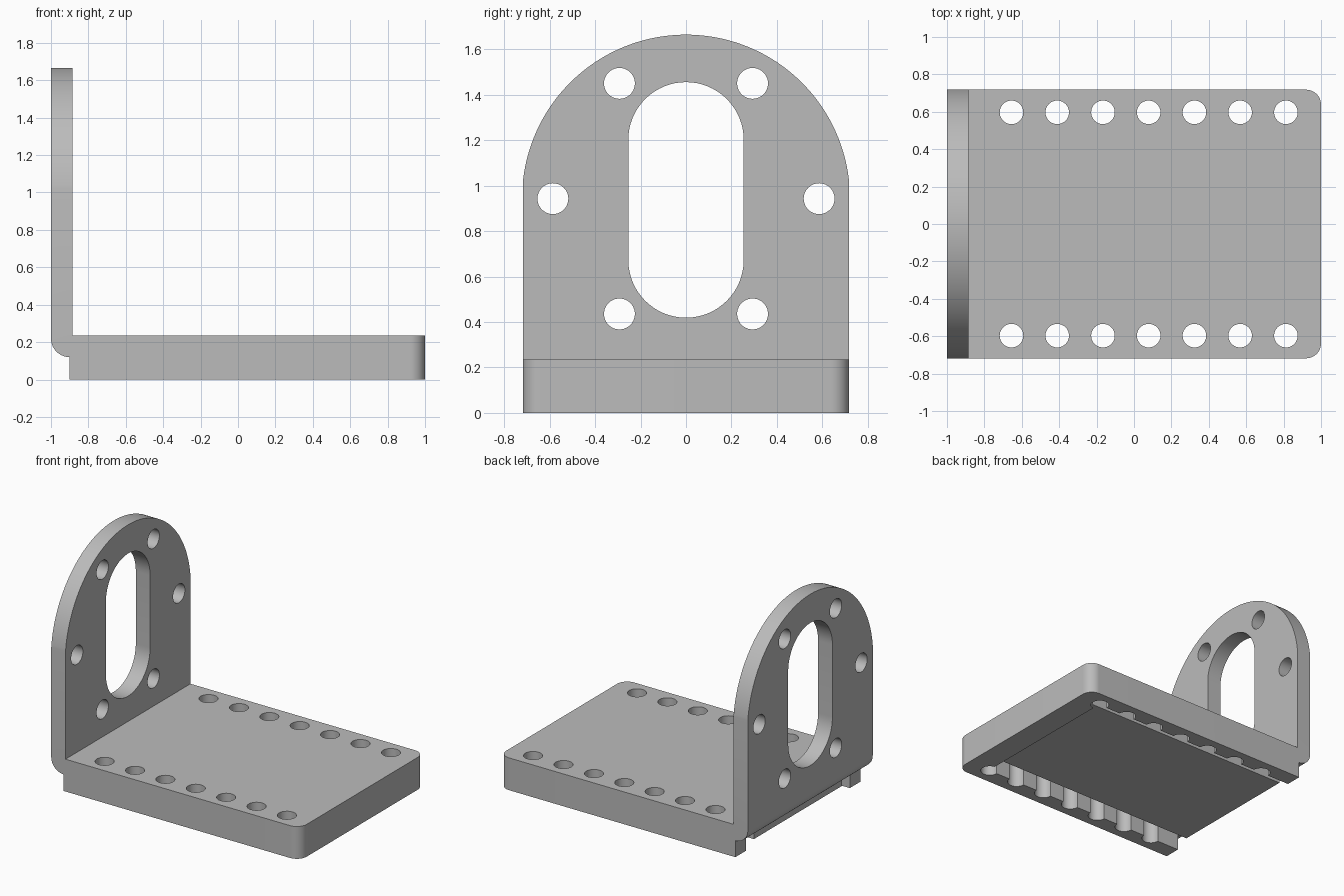
import bpy
import bmesh
from math import sin, cos, pi
from mathutils import Vector

cube = bpy.data.objects.get("Cube")
if cube:
    bpy.data.objects.remove(cube, do_unlink=True)

# Main sizes
HALF_W = 0.718
WALL_IN, STEP_X = -0.885, -0.9
TOP, STEP_Z = 0.235, 0.12
RING_Z, ARCH_R = 0.943, 0.722
HOLE_Y = 0.597

metal = bpy.data.materials.new("grey metal")
metal.use_nodes = True
grey = (0.5, 0.5, 0.5, 1)
metal.diffuse_color = grey
metal.node_tree.nodes["Principled BSDF"].inputs["Base Color"].default_value = grey


def arc(cx, cy, r, start, end, steps=16):
    """Points on an arc, angles in half turns."""
    angles = [pi * (start + (end - start) * i / steps) for i in range(steps + 1)]
    return [(cx + r * cos(a), cy + r * sin(a)) for a in angles]


def prism(name, outline, axis, low, high):
    """Extrude a flat outline along the named axis."""
    place = {"x": lambda u, v, w: (w, u, v),
             "y": lambda u, v, w: (u, w, v),
             "z": lambda u, v, w: (u, v, w)}[axis]
    bm = bmesh.new()
    face = bm.faces.new([bm.verts.new(place(u, v, low)) for u, v in outline])
    grown = bmesh.ops.extrude_face_region(bm, geom=[face])
    verts = [g for g in grown["geom"] if isinstance(g, bmesh.types.BMVert)]
    bmesh.ops.translate(bm, verts=verts, vec=Vector(place(0, 0, high - low)))
    bmesh.ops.recalc_face_normals(bm, faces=bm.faces[:])
    mesh = bpy.data.meshes.new(name)
    bm.to_mesh(mesh)
    bm.free()
    mesh.materials.append(metal)
    obj = bpy.data.objects.new(name, mesh)
    bpy.context.collection.objects.link(obj)
    return obj


def rect(u0, u1, v0, v1):
    return [(u0, v0), (u1, v0), (u1, v1), (u0, v1)]


def circle(cx, cy, r):
    return arc(cx, cy, r, 0, 2, 40)[:-1]


def combine(target, cutter, operation="DIFFERENCE"):
    """Apply a boolean and throw the cutter away."""
    mod = target.modifiers.new("cut", "BOOLEAN")
    mod.operation = operation
    mod.solver = "EXACT"
    mod.object = cutter
    cutter.hide_render = True
    bpy.ops.object.select_all(action="DESELECT")
    bpy.context.view_layer.objects.active = target
    target.select_set(True)
    bpy.ops.object.modifier_apply(modifier=mod.name)
    bpy.data.objects.remove(cutter, do_unlink=True)


# L-shaped side profile with a rounded heel
heel = STEP_X + 1
profile = [(STEP_X, 0), (1.1, 0), (1.1, TOP), (WALL_IN, TOP), (WALL_IN, 1.8), (-1, 1.8)]
profile += arc(STEP_X, STEP_Z + heel, heel, 1, 1.5)
bracket = prism("mounting_bracket", profile, "y", -0.9, 0.9)

# Trim to the plan outline with two rounded corners
r = 0.08
plan = [(-1.2, HALF_W), (-1.2, -HALF_W)]
plan += arc(1 - r, r - HALF_W, r, -0.5, 0) + arc(1 - r, HALF_W - r, r, 0, 0.5)
combine(bracket, prism("plan_trim", plan, "z", -0.5, 2), "INTERSECT")

# Trim the upright to its arch
arch = [(-ARCH_R, -0.5), (ARCH_R, -0.5)] + arc(0, RING_Z, ARCH_R, 0, 1, 96)
combine(bracket, prism("arch_trim", arch, "x", -1.5, 1.5), "INTERSECT")

# Underside: shallow recess and a deeper channel along each side
combine(bracket, prism("recess", rect(-1.2, 0.82, -HOLE_Y, HOLE_Y), "z", -0.2, 0.05))
for side in (-1, 1):
    edges = sorted((side * 0.505, side * HOLE_Y))
    combine(bracket, prism("channel", rect(-1.2, 0.82, *edges), "z", -0.2, STEP_Z))

# Tall rounded opening in the upright
opening = arc(0, 1.202, 0.254, 0, 1, 32) + arc(0, 0.673, 0.254, 1, 2, 32)
combine(bracket, prism("opening", opening, "x", -1.2, -0.7))

# Six bolt holes on a ring around the opening
for i in range(6):
    a = i * pi / 3
    hole = circle(0.586 * cos(a), RING_Z + 0.586 * sin(a), 0.068)
    combine(bracket, prism("bolt_hole", hole, "x", -1.2, -0.7))

# Two rows of seven holes through the plate
for side in (-1, 1):
    for i in range(7):
        hole = circle(-0.655 + 0.2445 * i, side * HOLE_Y, 0.063)
        combine(bracket, prism("plate_hole", hole, "z", -0.3, 0.5))

bpy.ops.object.shade_smooth_by_angle(angle=pi / 6)
